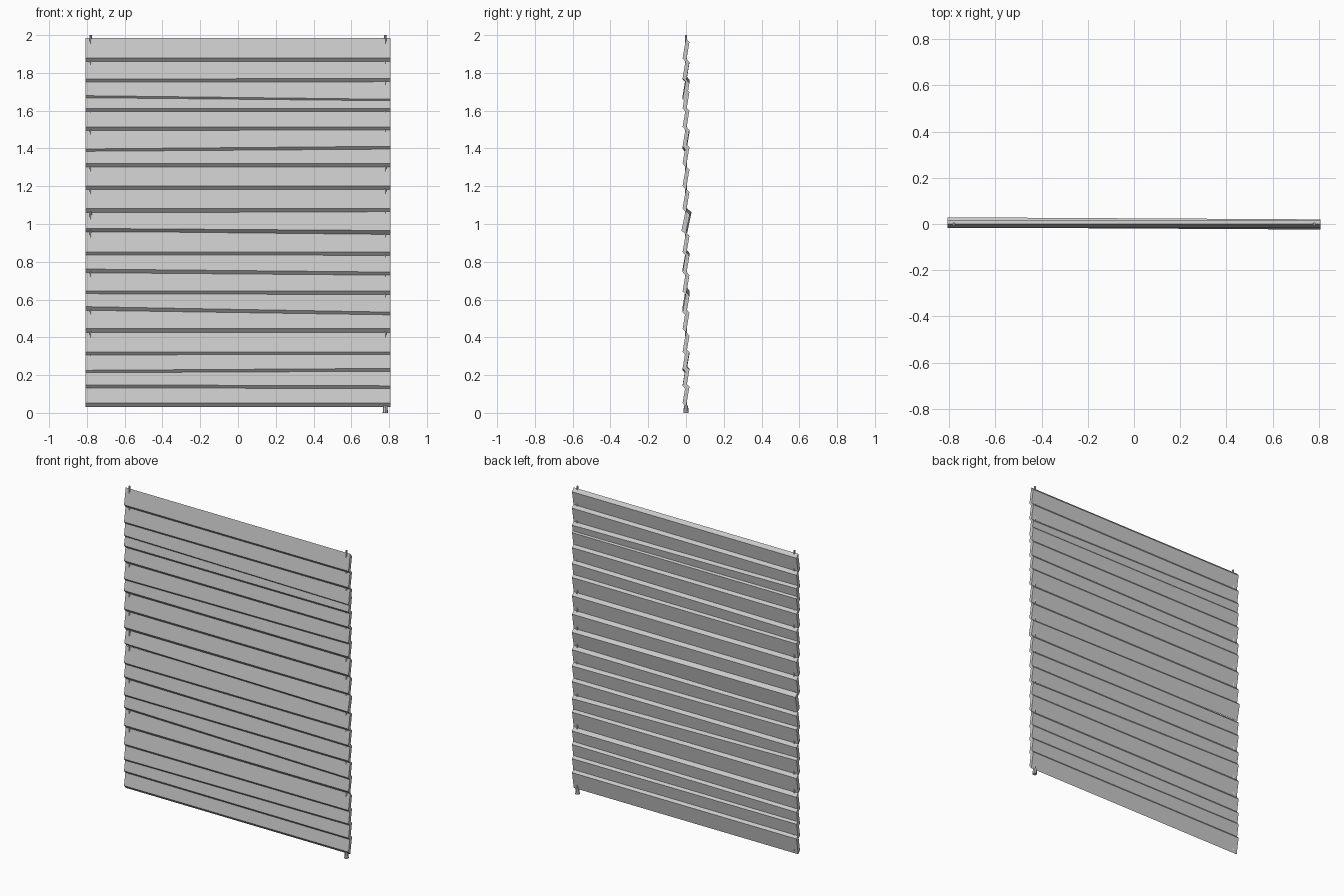
import bpy, bmesh

if "Cube" in bpy.data.objects:
    bpy.data.objects.remove(bpy.data.objects["Cube"])

HALF = 0.807      # half slat width
H = 0.127         # slat height
LIP = 0.0105      # half height of the slanted long edges
DEPTH = 0.018


def mesh_object(name, bm):
    bmesh.ops.recalc_face_normals(bm, faces=bm.faces)
    me = bpy.data.meshes.new(name)
    bm.to_mesh(me)
    bm.free()
    ob = bpy.data.objects.new(name, me)
    bpy.context.collection.objects.link(ob)
    return ob


def slat(name, z_left, z_right, y_left=0.0, y_right=0.0, depth=DEPTH):
    # tilted board with slanted long edges, stretched between two end sections
    profile = [(-depth, LIP), (0, -LIP), (depth, H - 3 * LIP), (0, H - LIP)]
    bm = bmesh.new()
    ends = []
    for x, y0, z0 in ((-HALF, y_left, z_left), (HALF, y_right, z_right)):
        ends.append([bm.verts.new((x, y0 + y, z0 + z)) for y, z in profile])
    a, b = ends
    bm.faces.new(a)
    bm.faces.new(b)
    for i in range(4):
        j = (i + 1) % 4
        bm.faces.new((a[i], a[j], b[j], b[i]))
    return mesh_object(name, bm)


def rod(name, x, z0, z1, r_bottom, r_top, sides):
    bm = bmesh.new()
    bmesh.ops.create_cone(bm, cap_ends=True, segments=sides, radius1=r_bottom,
                          radius2=r_top, depth=z1 - z0)
    bmesh.ops.translate(bm, verts=bm.verts, vec=(x, 0, (z0 + z1) / 2))
    return mesh_object(name, bm)


# Slats: height of the lower lip at the left and right ends, slightly uneven
lips = [(1.867, 1.867), (1.756, 1.761), (1.669, 1.650), (1.602, 1.602),
        (1.504, 1.504), (1.387, 1.401), (1.310, 1.310), (1.191, 1.191),
        (1.072, 1.072), (0.966, 0.955), (0.841, 0.841), (0.751, 0.735),
        (0.634, 0.634), (0.552, 0.523), (0.435, 0.435), (0.313, 0.313),
        (0.215, 0.225), (0.138, 0.133), (0.042, 0.042)]
for i, (zl, zr) in enumerate(lips):
    if i == 9:   # the twisted middle slat
        slat(f"slat_{i + 1}", zl, zr, 0.007, -0.002, 0.022)
    else:
        slat(f"slat_{i + 1}", zl, zr)

# Lift cords running through the slats
rod("cord_left", -0.78, 0.05, 2.0, 0.006, 0.006, 8)
rod("cord_right", 0.78, 0.03, 2.0, 0.006, 0.006, 8)

# Cord pull under the right end
rod("cord_pull", 0.78, 0.0, 0.038, 0.014, 0.011, 8)
